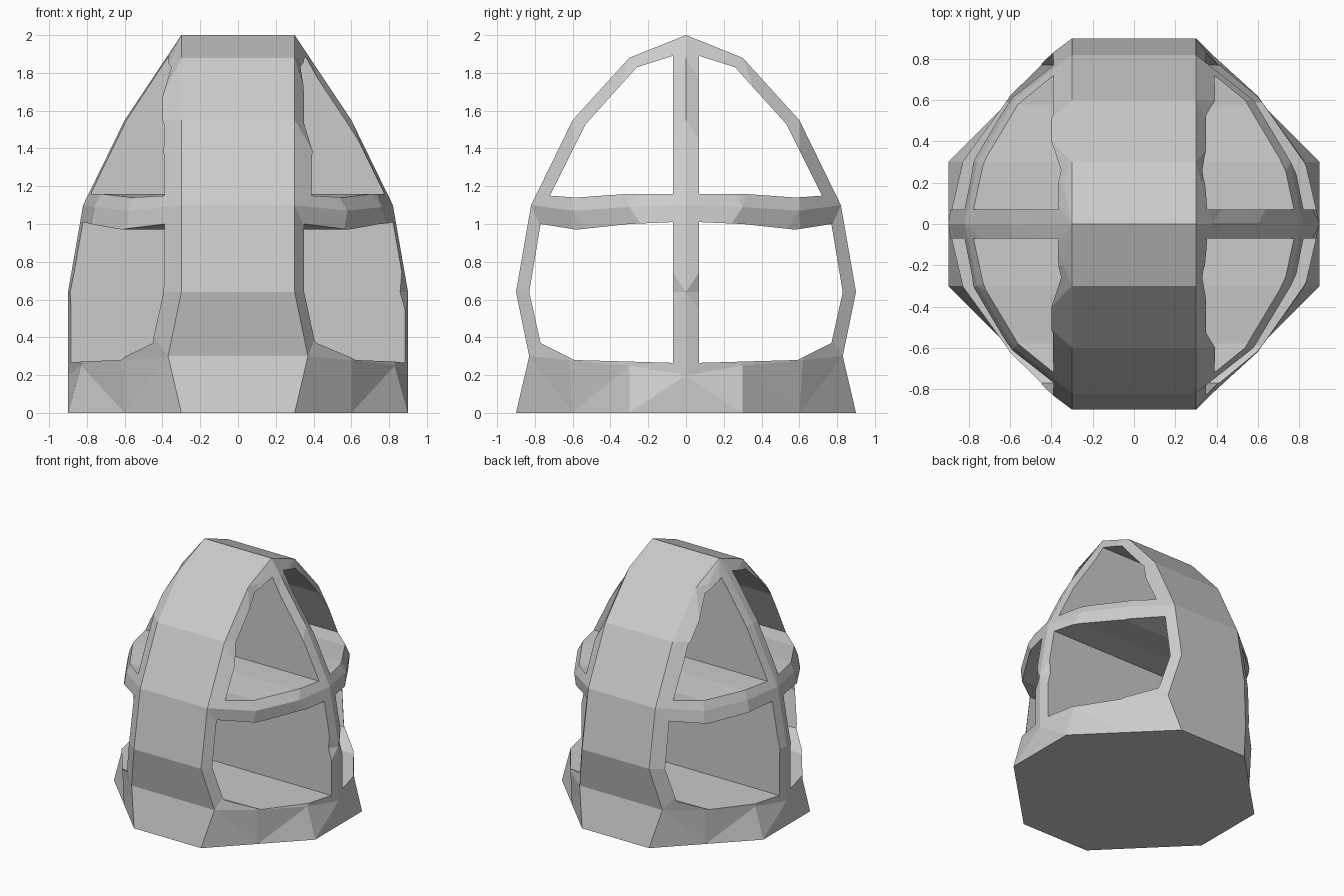
import bpy, bmesh

cube = bpy.data.objects.get("Cube")
if cube:
    bpy.data.objects.remove(cube)

grey = bpy.data.materials.new("plain_grey")
grey.use_nodes = True
colour = (0.6, 0.6, 0.6, 1)
grey.diffuse_color = colour
grey.node_tree.nodes["Principled BSDF"].inputs["Base Color"].default_value = colour


def add_object(name, bm):
    bmesh.ops.recalc_face_normals(bm, faces=bm.faces)
    mesh = bpy.data.meshes.new(name)
    bm.to_mesh(mesh)
    bm.free()
    mesh.materials.append(grey)
    obj = bpy.data.objects.new(name, mesh)
    bpy.context.scene.collection.objects.link(obj)
    return obj


# Quarter sections, from the edge of the broad band round to the side ridge
apex = [(0.3, 0, 2)] * 4
base = [(0.3, 0.9, 0), (0.6, 0.6, 0), (0.9, 0.3, 0), (0.9, 0, 0)]
sill = [(0.37, 0.83, 0.3), (0.6, 0.62, 0.28), (0.83, 0.3, 0.25), (0.9, 0, 0.2)]
waist = [(0.3, 0.82, 1.1), (0.58, 0.6, 1.07), (0.76, 0.3, 1.09), (0.82, 0, 1.1)]


def section(z, band_y, ridge_x, mids):
    return [(0.3, band_y, z)] + [(x, y, z) for x, y in mids] + [(ridge_x, 0, z)]


# The right side bulges, the left side is almost flat
right_side = [base, sill,
              section(0.64, 0.9, 0.9, [(0.62, 0.66), (0.85, 0.32)]), waist,
              section(1.55, 0.6, 0.6, [(0.46, 0.46), (0.57, 0.22)]),
              section(1.88, 0.3, 0.38, [(0.345, 0.2), (0.37, 0.1)]), apex]
left_side = [base, sill,
             section(0.64, 0.9, 0.9, [(0.5, 0.62), (0.72, 0.3)]), waist,
             section(1.55, 0.6, 0.6, [(0.4, 0.42), (0.51, 0.2)]),
             section(1.88, 0.3, 0.38, [(0.327, 0.2), (0.353, 0.1)]), apex]


def full_ring(left, right):
    def half(pts, sx):
        front = [(sx * x, -y, z) for x, y, z in pts]
        back = [(sx * x, y, z) for x, y, z in reversed(pts[:-1])]
        return front + back
    return half(left, 1) + half(right, -1)[::-1]


# Solid faceted body
bm = bmesh.new()
rings = [[bm.verts.new(p) for p in full_ring(l, r)]
         for l, r in zip(left_side, right_side)]
count = len(rings[0])
bm.faces.new(rings[0])
for low, high in zip(rings, rings[1:]):
    for i in range(count):
        j = (i + 1) % count
        bm.faces.new((low[i], low[j], high[j], high[i]))
bmesh.ops.remove_doubles(bm, verts=bm.verts, dist=0.0001)
bmesh.ops.triangulate(bm, faces=bm.faces)
body = add_object("faceted_cage", bm)

# Four openings that run straight through from side to side
upper = [(0.07, 1.16), (0.3, 1.16), (0.58, 1.14), (0.72, 1.15),
         (0.53, 1.53), (0.26, 1.83), (0.07, 1.89)]
lower = [(0.07, 1.01), (0.3, 1.0), (0.58, 0.97), (0.77, 1.0),
         (0.83, 0.64), (0.77, 0.37), (0.59, 0.28), (0.07, 0.265)]
bm = bmesh.new()
for profile in (upper, lower):
    for side in (-1, 1):
        face = bm.faces.new([bm.verts.new((-1.5, side * y, z)) for y, z in profile])
        result = bmesh.ops.extrude_face_region(bm, geom=[face])
        moved = [v for v in result["geom"] if isinstance(v, bmesh.types.BMVert)]
        bmesh.ops.translate(bm, verts=moved, vec=(3, 0, 0))
cutter = add_object("opening_cutter", bm)
cutter.hide_render = True

cut = body.modifiers.new("openings", 'BOOLEAN')
cut.operation = 'DIFFERENCE'
cut.solver = 'EXACT'
cut.object = cutter
bpy.context.view_layer.update()
evaluated = body.evaluated_get(bpy.context.evaluated_depsgraph_get())
finished = bpy.data.meshes.new_from_object(evaluated)
body.modifiers.clear()
body.data = finished
bpy.data.objects.remove(cutter)
